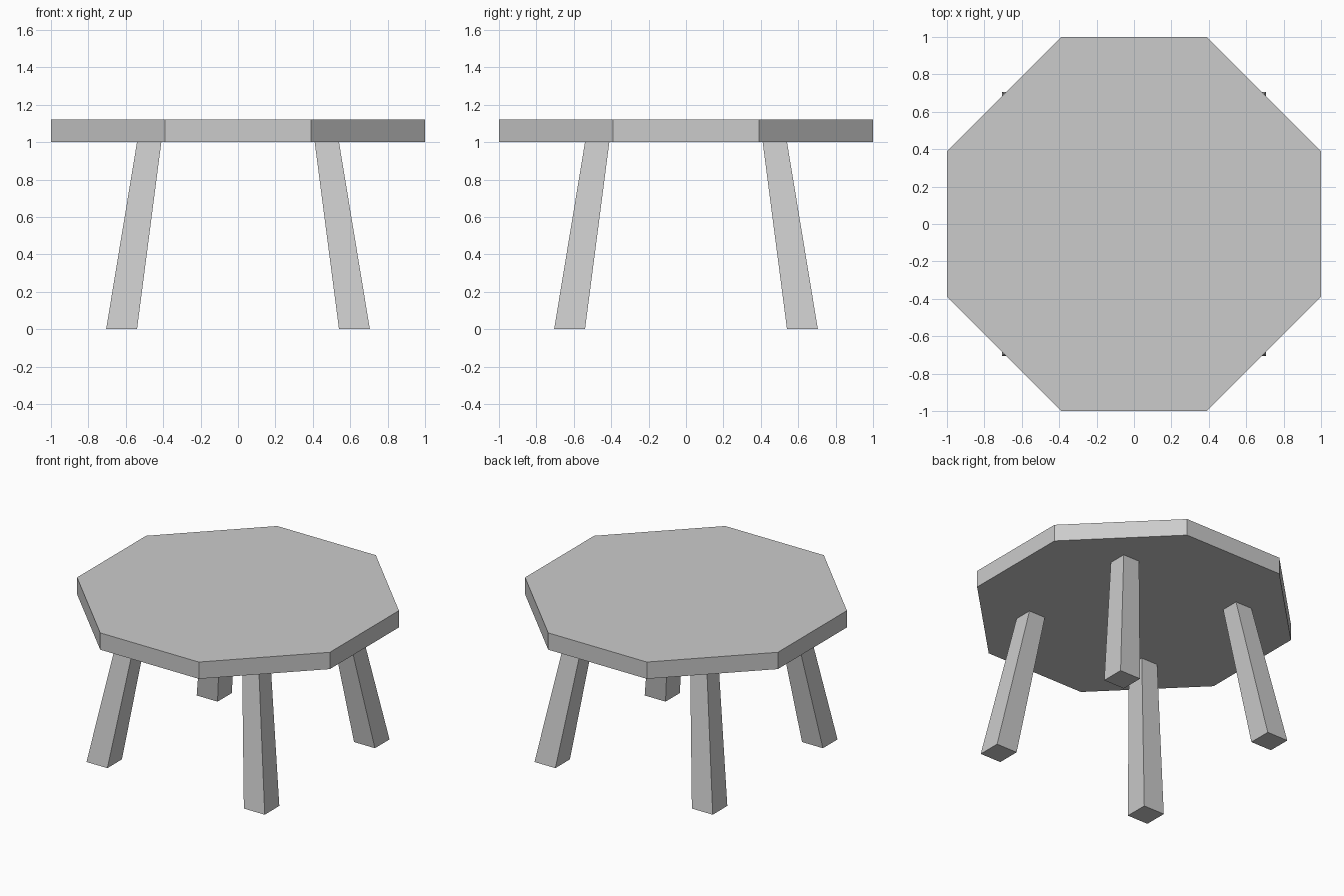
import bpy, bmesh

if "Cube" in bpy.data.objects:
    bpy.data.objects.remove(bpy.data.objects["Cube"])


def loft(name, rings):
    """Closed solid through matching rings of points, listed bottom to top."""
    bm = bmesh.new()
    loops = [[bm.verts.new(p) for p in ring] for ring in rings]
    n = len(loops[0])
    bm.faces.new(loops[0][::-1])
    bm.faces.new(loops[-1])
    for low, high in zip(loops, loops[1:]):
        for i in range(n):
            j = (i + 1) % n
            bm.faces.new((low[i], low[j], high[j], high[i]))
    bmesh.ops.recalc_face_normals(bm, faces=bm.faces)
    mesh = bpy.data.meshes.new(name)
    bm.to_mesh(mesh)
    bm.free()
    obj = bpy.data.objects.new(name, mesh)
    bpy.context.collection.objects.link(obj)
    return obj


def octagon(half, side, z):
    """Square with its corners cut off."""
    return [(half, -side, z), (half, side, z), (side, half, z), (-side, half, z),
            (-half, side, z), (-half, -side, z), (-side, -half, z), (side, -half, z)]


def square(a, b, sx, sy, z):
    """Leg section from a to b on both axes, in the quadrant given by the signs."""
    return [(sx * x, sy * y, z) for x, y in ((a, a), (b, a), (b, b), (a, b))]


# Octagonal table top
loft("table_top", [octagon(1.0, 0.39, 1.0), octagon(1.0, 0.39, 1.12)])

# Four splayed legs, slightly thicker at the foot
for y_name, sy in (("front", -1), ("back", 1)):
    for x_name, sx in (("left", -1), ("right", 1)):
        loft(f"{y_name}_{x_name}_leg",
             [square(0.54, 0.705, sx, sy, 0.0), square(0.41, 0.54, sx, sy, 1.0)])
